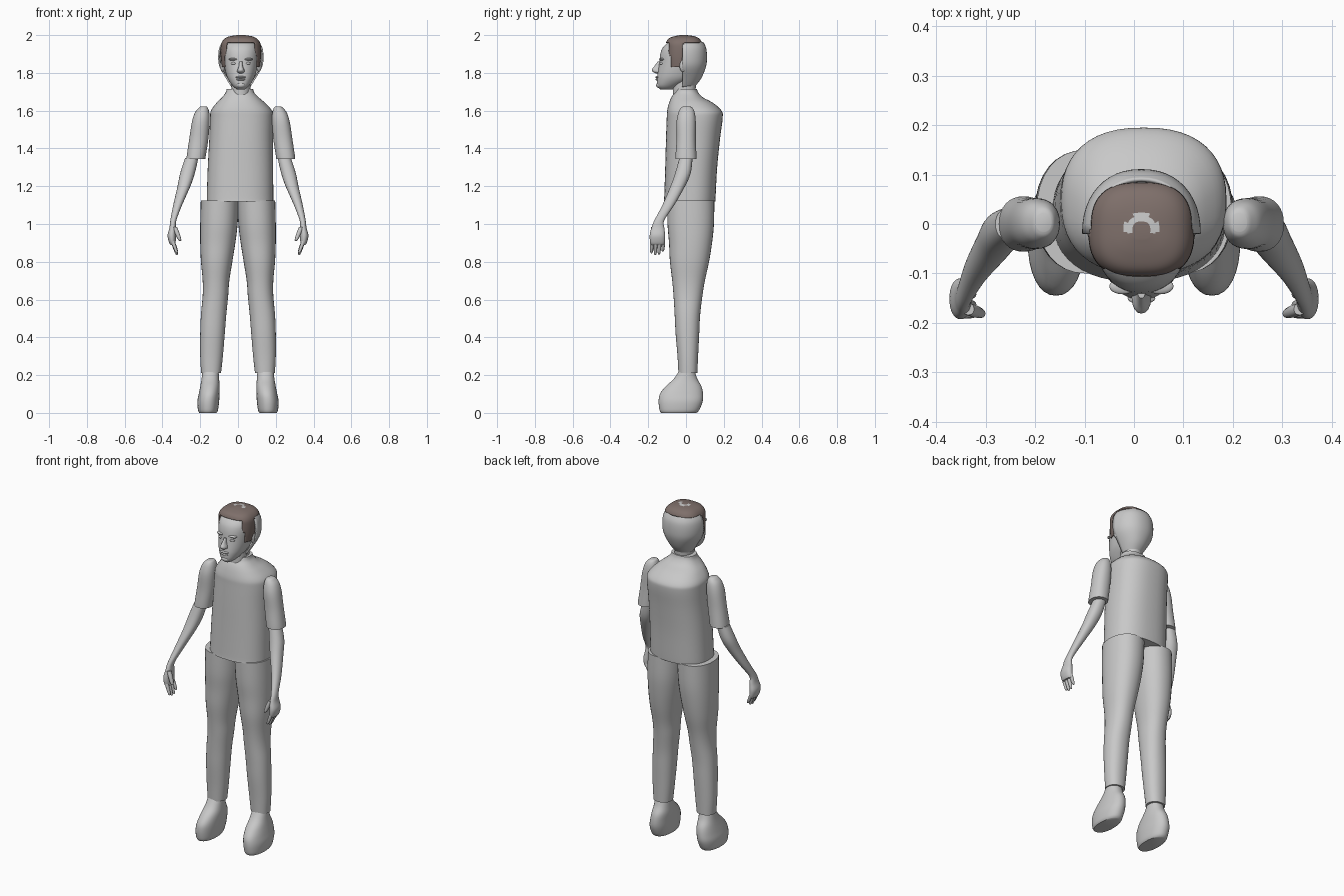
import bpy
import bmesh
import math
from mathutils import Vector

cube = bpy.data.objects.get("Cube")
if cube:
    bpy.data.objects.remove(cube, do_unlink=True)


def material(name, colour):
    mat = bpy.data.materials.new(name)
    mat.use_nodes = True
    mat.diffuse_color = (*colour, 1)
    shader = mat.node_tree.nodes["Principled BSDF"]
    shader.inputs["Base Color"].default_value = (*colour, 1)
    shader.inputs["Roughness"].default_value = 0.8
    return mat


GREY = material("plain grey", (0.58, 0.58, 0.58))
BROWN = material("hair brown", (0.21, 0.16, 0.145))
CENTRE = 0.015  # the head and shirt sit slightly to one side


def finish(name, bm, mats, angle=50):
    bmesh.ops.recalc_face_normals(bm, faces=bm.faces[:])
    mesh = bpy.data.meshes.new(name)
    bm.to_mesh(mesh)
    bm.free()
    for mat in mats:
        mesh.materials.append(mat)
    mesh.shade_smooth()
    mesh.set_sharp_from_angle(angle=math.radians(angle))
    obj = bpy.data.objects.new(name, mesh)
    bpy.context.collection.objects.link(obj)
    return obj


def smooth_rows(rows, steps):
    """Pass a smooth curve through every row of numbers."""
    out = []
    for i in range(len(rows) - 1):
        a, b = rows[max(i - 1, 0)], rows[i]
        c, d = rows[i + 1], rows[min(i + 2, len(rows) - 1)]
        for k in range(steps):
            t = k / steps
            out.append([q + t * ((r - p) + t * (2 * p - 5 * q + 4 * r - s
                        + t * (3 * (q - r) + s - p))) / 2
                        for p, q, r, s in zip(a, b, c, d)])
    return out + [list(rows[-1])]


def signed_power(value, power):
    return math.copysign(abs(value) ** power, value)


def loft(name, rows, mats=(GREY,), side=1, middle=0, square=2.2,
         sides=32, steps=4, caps=True, keep=None, paint=None):
    """Skin level rings, each given as z, x low, x high, y low, y high."""
    bm = bmesh.new()
    rings = []
    for z, xa, xb, ya, yb in smooth_rows(rows, steps):
        ring = []
        for i in range(sides):
            a = math.tau * i / sides
            x = (xa + xb) / 2 + (xb - xa) / 2 * signed_power(math.cos(a), 2 / square)
            y = (ya + yb) / 2 + (yb - ya) / 2 * signed_power(math.sin(a), 2 / square)
            ring.append(bm.verts.new((middle + side * (x - middle), y, z)))
        rings.append(ring)
    for low, high in zip(rings, rings[1:]):
        for i in range(sides):
            j = (i + 1) % sides
            bm.faces.new((low[i], low[j], high[j], high[i]))
    if caps:
        bm.faces.new(rings[0][::-1])
        bm.faces.new(rings[-1])
    if keep:
        gone = [f for f in bm.faces if not keep(f.calc_center_median())]
        bmesh.ops.delete(bm, geom=gone, context="FACES")
    if paint:
        for f in bm.faces:
            f.material_index = paint(f.calc_center_median())
    return finish(name, bm, mats)


def mirrored(rows):
    """Rings given by half width, y low and y high about the centre line."""
    return [(z, CENTRE - w, CENTRE + w, ya, yb) for z, w, ya, yb in rows]


def ellipsoid(name, place, size):
    bm = bmesh.new()
    bmesh.ops.create_uvsphere(bm, u_segments=20, v_segments=12, radius=1)
    for v in bm.verts:
        v.co = Vector(place) + Vector(a * b for a, b in zip(v.co, size))
    return finish(name, bm, (GREY,))


def digit(name, start, end, radius, side):
    """A tapering finger with a rounded tip."""
    rows = []
    for t, r in ((0, 1), (0.4, 1.05), (0.8, 0.85), (0.95, 0.6), (1, 0.2)):
        p = Vector(start).lerp(Vector(end), t)
        rows.append((p.z, p.x - r * radius, p.x + r * radius,
                     p.y - r * radius, p.y + r * radius))
    loft(name, rows, side=side, sides=12, steps=2)


def thicken(obj, amount):
    mod = obj.modifiers.new("thickness", "SOLIDIFY")
    mod.thickness = amount
    mod.offset = -1


# Shirt body with sloping shoulders
loft("shirt", [
    (1.12, -.165, .187, -.117, .155), (1.15, -.165, .187, -.115, .157),
    (1.3, -.16, .186, -.11, .165), (1.45, -.152, .185, -.106, .18),
    (1.56, -.148, .187, -.102, .194), (1.6, -.143, .18, -.1, .188),
    (1.64, -.115, .145, -.09, .145), (1.67, -.085, .11, -.078, .09),
    (1.695, -.066, .086, -.062, .066), (1.715, -.06, .08, -.052, .058),
], square=2.4, sides=48)

# Neck and face
loft("neck", mirrored([(1.64, .055, -.07, .05), (1.7, .05, -.07, .05),
                       (1.8, .055, -.07, .06)]))
loft("head", mirrored([
    (1.712, .02, -.135, -.07), (1.73, .042, -.152, -.04),
    (1.765, .067, -.154, .03), (1.8, .08, -.15, .06),
    (1.85, .09, -.142, .08), (1.9, .094, -.136, .085),
    (1.935, .09, -.122, .08), (1.965, .073, -.09, .06),
    (1.985, .035, -.05, .03)]), sides=40)
loft("nose", mirrored([
    (1.797, .008, -.158, -.13), (1.805, .019, -.175, -.12),
    (1.817, .018, -.181, -.12), (1.835, .011, -.168, -.12),
    (1.86, .008, -.15, -.12)]), sides=16)
ellipsoid("upper_lip", (CENTRE, -.15, 1.777), (.028, .012, .006))
ellipsoid("lower_lip", (CENTRE, -.15, 1.765), (.024, .011, .006))
ellipsoid("chin", (CENTRE, -.14, 1.735), (.025, .018, .016))
for side, label in ((1, "left"), (-1, "right")):
    ellipsoid(label + "_eye", (CENTRE + side * .036, -.126, 1.85), (.016, .014, .008))
    ellipsoid(label + "_brow", (CENTRE + side * .038, -.126, 1.872), (.027, .016, .007))
    ellipsoid(label + "_ear", (CENTRE + side * .096, -.015, 1.84), (.014, .02, .035))

# Shell that forms the back of the head
scalp = loft("back_of_head", mirrored([
    (1.725, .05, -.085, .045), (1.77, .078, -.115, .08),
    (1.83, .112, -.145, .105), (1.88, .12, -.15, .111),
    (1.93, .115, -.145, .107), (1.963, .098, -.13, .092)]),
    sides=48, caps=False, keep=lambda c: c.y > -.02)
thicken(scalp, .008)


# Hair cap with sideburns and a pale crescent on the crown
def hair_kept(c):
    if c.z > 1.96:
        return True
    front = -.11 if c.z > 1.89 else -.08
    return front < c.y < -.015 and abs(c.x - CENTRE) > .076


def hair_paint(c):
    reach = math.hypot(c.x - CENTRE, c.y + .015)
    return int(c.z > 1.98 and c.y > -.018 and .02 < reach < .036)


hair = loft("hair", mirrored([
    (1.83, .1, -.105, .08), (1.88, .106, -.108, .084),
    (1.93, .107, -.108, .086), (1.96, .102, -.106, .084),
    (1.982, .085, -.092, .07), (1.994, .058, -.062, .044),
    (2.0, .018, -.03, .005)]), (BROWN, GREY), square=2.7,
    sides=64, steps=6, keep=hair_kept, paint=hair_paint)
thicken(hair, .005)

for side, label in ((1, "left"), (-1, "right")):
    # Trouser leg
    loft(label + "_trouser_leg", [
        (.21, .09, .195, -.04, .06), (.3, .08, .2, -.045, .064),
        (.42, .07, .2, -.055, .07), (.52, .062, .196, -.06, .075),
        (.62, .052, .187, -.066, .087), (.7, .046, .187, -.073, .1),
        (.8, .03, .196, -.085, .122), (.9, .014, .2, -.09, .138),
        (1.0, .002, .2, -.098, .148), (1.125, -.004, .197, -.1, .15),
    ], side=side)
    # Shoe
    loft(label + "_shoe", [
        (0, .113, .205, -.132, .055), (.015, .106, .212, -.14, .07),
        (.06, .1, .215, -.145, .088), (.1, .098, .208, -.138, .09),
        (.14, .097, .2, -.108, .082), (.18, .1, .193, -.065, .06),
        (.225, .103, .188, -.035, .045)], side=side)
    # Sleeve
    loft(label + "_sleeve", [
        (1.345, .203, .303, -.056, .056), (1.37, .199, .3, -.055, .055),
        (1.45, .187, .288, -.05, .052), (1.54, .18, .274, -.05, .052),
        (1.59, .182, .258, -.04, .046), (1.615, .19, .238, -.027, .034),
        (1.622, .197, .228, -.015, .022)], side=side, middle=CENTRE)
    # Forearm and palm
    loft(label + "_forearm", [
        (1.35, .21, .28, -.035, .035), (1.27, .228, .306, -.057, .025),
        (1.2, .252, .32, -.082, -.005), (1.1, .296, .343, -.125, -.062),
        (1.02, .326, .358, -.167, -.115), (.98, .328, .363, -.183, -.115),
        (.94, .328, .373, -.192, -.11), (.905, .33, .366, -.19, -.112),
        (.89, .334, .358, -.183, -.118)], side=side)
    # Fingers and thumb
    for i, tip in enumerate((.845, .835, .838, .855)):
        y = -.18 + i * .02
        digit(f"{label}_finger_{i + 1}", (.348, y, .915),
              (.323, y - .003, tip), .0095, side)
    digit(label + "_thumb", (.335, -.172, .985), (.306, -.182, .91), .012, side)
